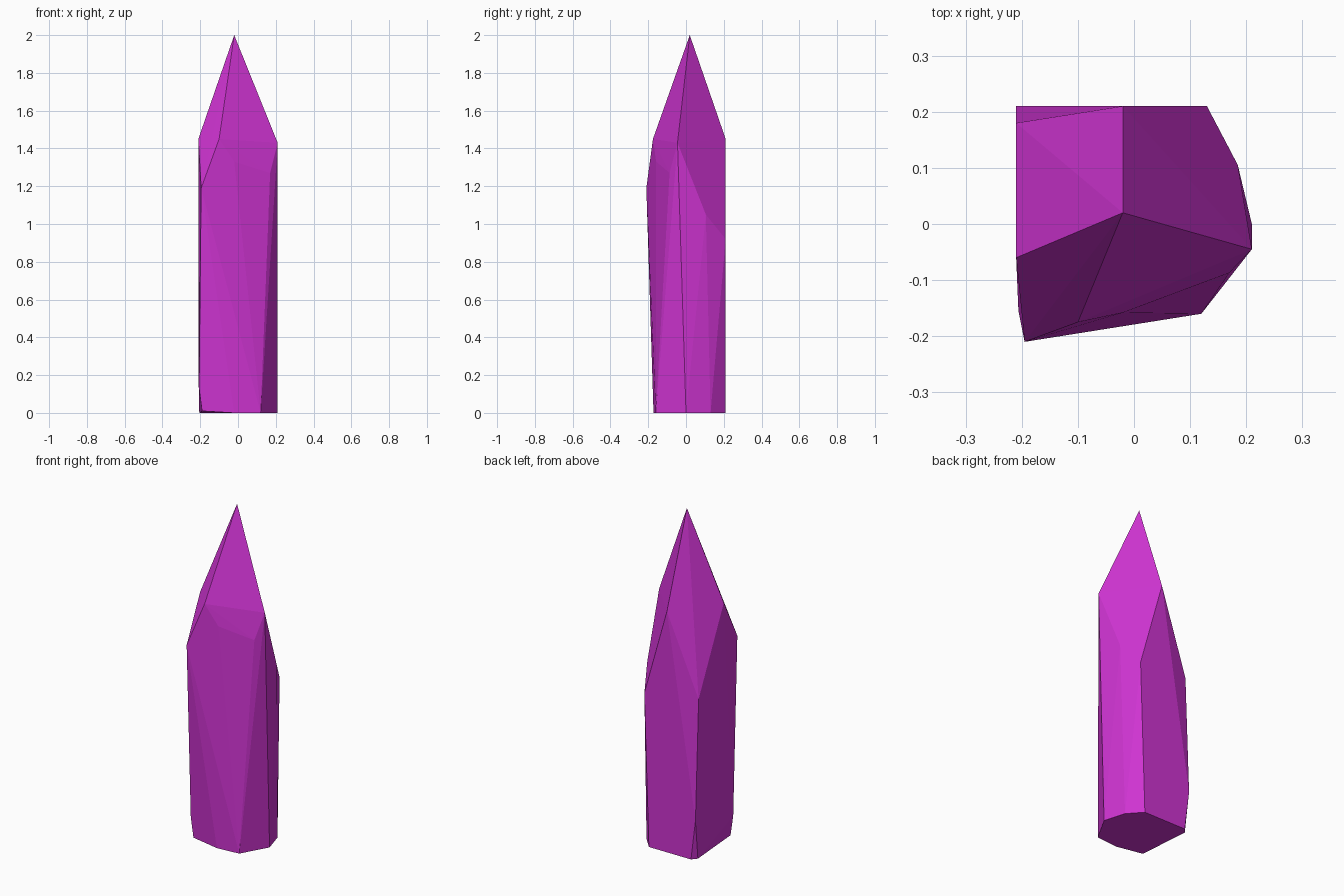
import bpy
import bmesh
from math import radians

if "Cube" in bpy.data.objects:
    bpy.data.objects.remove(bpy.data.objects["Cube"], do_unlink=True)

# Corner points of the cut gem, grouped by level
tip = [(-0.02, 0.02, 2.0)]
shoulder = [
    (-0.21, -0.06, 1.45), (-0.10, -0.175, 1.45),
    (0.21, -0.045, 1.43), (-0.02, 0.21, 1.45),
]
lower_shoulder = [
    (-0.195, -0.21, 1.19), (-0.02, -0.158, 1.33), (0.17, -0.087, 1.27),
    (0.185, 0.105, 1.05), (0.13, 0.21, 0.92), (-0.21, 0.18, 0.96),
]
chamfer = [(-0.206, -0.155, 0.13), (-0.21, 0.21, 0.24)]
base = [
    (-0.19, -0.152, 0.01), (-0.02, -0.172, 0), (0.12, -0.16, 0),
    (0.17, -0.07, 0), (0.21, 0, 0), (0.172, 0.13, 0),
    (0.10, 0.21, 0), (-0.18, 0.21, 0), (-0.205, 0.18, 0),
]


def make_material(name, colour):
    mat = bpy.data.materials.new(name)
    mat.use_nodes = True
    mat.diffuse_color = colour
    mat.node_tree.nodes["Principled BSDF"].inputs["Base Color"].default_value = colour
    return mat


def faceted_solid(name, points, mat):
    """Wrap flat facets around a set of corner points."""
    bm = bmesh.new()
    for p in points:
        bm.verts.new(p)
    bmesh.ops.convex_hull(bm, input=bm.verts[:])
    loose = [v for v in bm.verts if not v.link_faces]
    bmesh.ops.delete(bm, geom=loose, context="VERTS")
    bmesh.ops.dissolve_limit(bm, angle_limit=radians(0.6),
                             verts=bm.verts[:], edges=bm.edges[:])
    bmesh.ops.recalc_face_normals(bm, faces=bm.faces[:])
    mesh = bpy.data.meshes.new(name)
    bm.to_mesh(mesh)
    bm.free()
    mesh.materials.append(mat)
    obj = bpy.data.objects.new(name, mesh)
    bpy.context.collection.objects.link(obj)
    return obj


# Crystal shard
magenta = make_material("magenta crystal", (0.62, 0.034, 0.64, 1))
faceted_solid("crystal_shard", tip + shoulder + lower_shoulder + chamfer + base, magenta)
